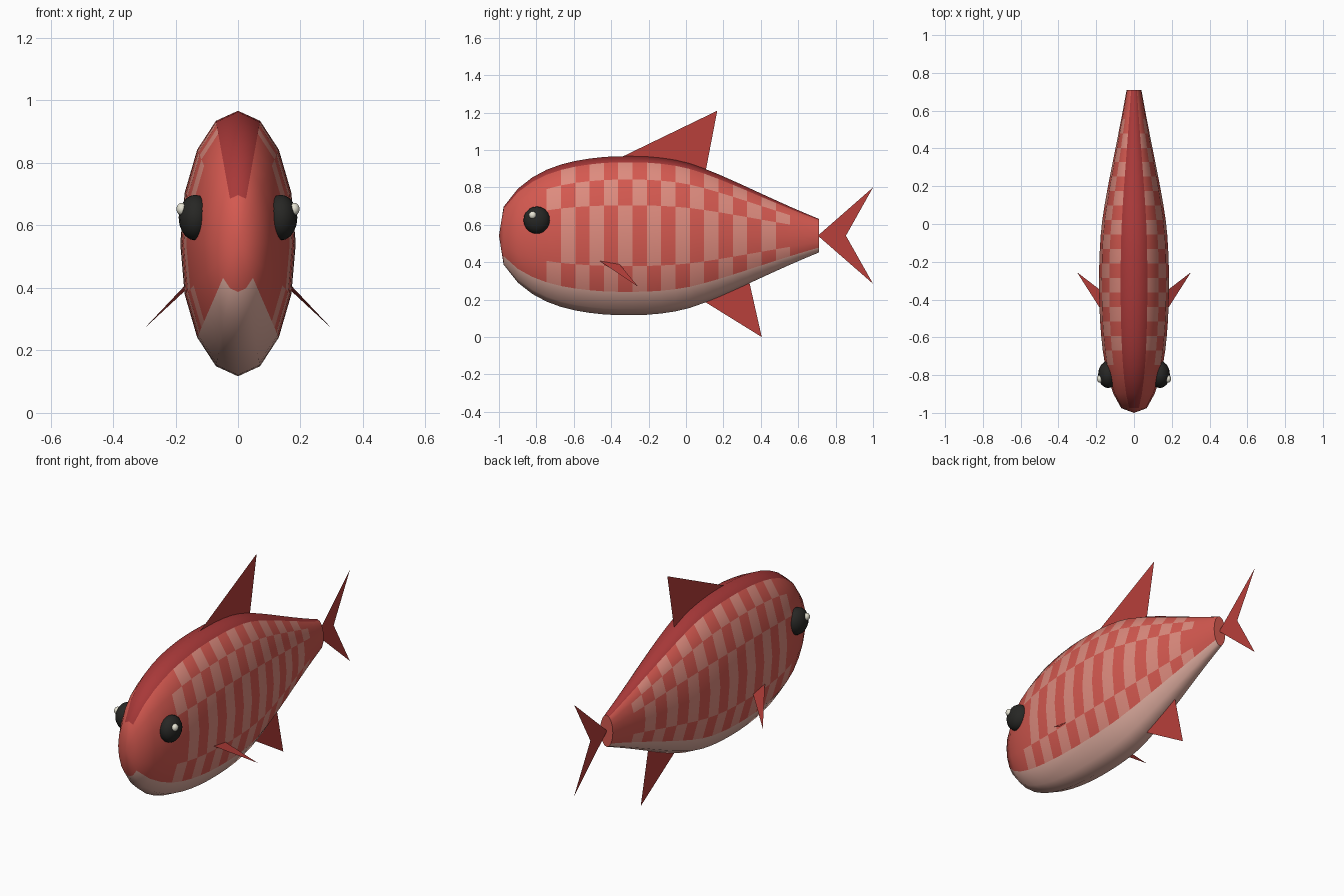
import bpy, bmesh, math
from mathutils import Matrix

if "Cube" in bpy.data.objects:
    bpy.data.objects.remove(bpy.data.objects["Cube"])


def mat(name, r, g, b):
    m = bpy.data.materials.new(name)
    m.diffuse_color = (r, g, b, 1)
    m.use_nodes = True
    m.node_tree.nodes["Principled BSDF"].inputs["Base Color"].default_value = m.diffuse_color
    return m


RED = mat("body_red", 0.66, 0.10, 0.08)
LIGHT = mat("scale_light", 0.73, 0.26, 0.21)
BACK = mat("back_dark", 0.39, 0.04, 0.04)
BELLY = mat("belly_pale", 0.76, 0.43, 0.36)
FIN = mat("fin_red", 0.48, 0.05, 0.043)
EYE = mat("eye_dark", 0.02, 0.02, 0.018)
GLINT = mat("eye_glint", 0.80, 0.78, 0.66)


def finish(name, bm, mats):
    me = bpy.data.meshes.new(name)
    bm.to_mesh(me)
    bm.free()
    ob = bpy.data.objects.new(name, me)
    bpy.context.collection.objects.link(ob)
    for m in mats:
        me.materials.append(m)
    return ob


# Body half-height along y
PROFILE = [(-0.975, 0.155), (-0.9, 0.25), (-0.8, 0.325), (-0.7, 0.37), (-0.6, 0.398),
           (-0.45, 0.42), (-0.3, 0.425), (-0.15, 0.418), (0.0, 0.392), (0.15, 0.338),
           (0.3, 0.272), (0.45, 0.203), (0.6, 0.136), (0.71, 0.09)]


def half_height(y):
    p = PROFILE
    k = 0
    while k < len(p) - 2 and y > p[k + 1][0]:
        k += 1

    def slope(i):
        a, b = max(i - 1, 0), min(i + 1, len(p) - 1)
        return (p[b][1] - p[a][1]) / (p[b][0] - p[a][0])
    h = p[k + 1][0] - p[k][0]
    t = (y - p[k][0]) / h
    return ((2*t**3 - 3*t**2 + 1) * p[k][1] + (t**3 - 2*t**2 + t) * h * slope(k)
            + (3*t**2 - 2*t**3) * p[k + 1][1] + (t**3 - t**2) * h * slope(k + 1))


# Body: 16-sided oval rings, coloured face by face
SIDES, STEPS, MID = 16, 22, 0.542
bm = bmesh.new()
rings = []
for i in range(STEPS + 1):
    y = -0.975 + 1.685 * i / STEPS
    rz = half_height(y)
    rings.append([bm.verts.new((0.435 * rz * math.sin(a), y, MID + rz * math.cos(a)))
                  for a in (2 * math.pi * j / SIDES for j in range(SIDES))])
nose = bm.verts.new((0, -1.0, MID))
for j in range(SIDES):
    n = (j + 1) % SIDES
    bm.faces.new((nose, rings[0][j], rings[0][n]))
    row = min(j, SIDES - 1 - j)          # 0 = back, 7 = keel
    for i in range(STEPS):
        f = bm.faces.new((rings[i][j], rings[i + 1][j], rings[i + 1][n], rings[i][n]))
        if row == 0:
            f.material_index = 2
        elif row >= 6:
            f.material_index = 3
        elif 3 <= i < 20:
            band = min(row, 7 - row)     # scale rows mirror about the midline
            f.material_index = 1 if (i + band) % 2 else 0
bm.faces.new(rings[-1])
bmesh.ops.recalc_face_normals(bm, faces=bm.faces)
for f in bm.faces:
    f.smooth = len(f.verts) < 5
for e in bm.edges:
    if any(len(f.verts) > 4 for f in e.link_faces):
        e.smooth = False
finish("body", bm, [RED, LIGHT, BACK, BELLY])


# Flat fins
def fin(name, pts):
    bm = bmesh.new()
    bm.faces.new([bm.verts.new(p) for p in pts])
    finish(name, bm, [FIN])


fin("dorsal_fin", [(0, -0.36, 0.955), (0, 0.1, 0.86), (0, 0.167, 1.21)])
fin("anal_fin", [(0, 0.05, 0.22), (0, 0.405, 0.0), (0, 0.335, 0.31)])
fin("tail_fin_upper", [(0, 0.705, MID), (0, 0.855, MID), (0, 1.0, 0.80)])
fin("tail_fin_lower", [(0, 0.705, MID), (0, 1.0, 0.285), (0, 0.855, MID)])


# Eyes and side fins, both sides
def ball(name, loc, size, m):
    bm = bmesh.new()
    bmesh.ops.create_uvsphere(bm, u_segments=16, v_segments=10, radius=1,
                              matrix=Matrix.Translation(loc) @ Matrix.Diagonal((*size, 1)))
    for f in bm.faces:
        f.smooth = True
    finish(name, bm, [m])


for side, s in (("left", 1), ("right", -1)):
    ball("eye_" + side, (s * 0.137, -0.797, 0.625), (0.053, 0.072, 0.073), EYE)
    ball("eye_glint_" + side, (s * 0.18, -0.82, 0.652), (0.017, 0.02, 0.02), GLINT)
    fin("pectoral_fin_" + side, [(s * 0.165, -0.47, 0.413), (s * 0.165, -0.36, 0.395),
                                 (s * 0.302, -0.255, 0.268)])
